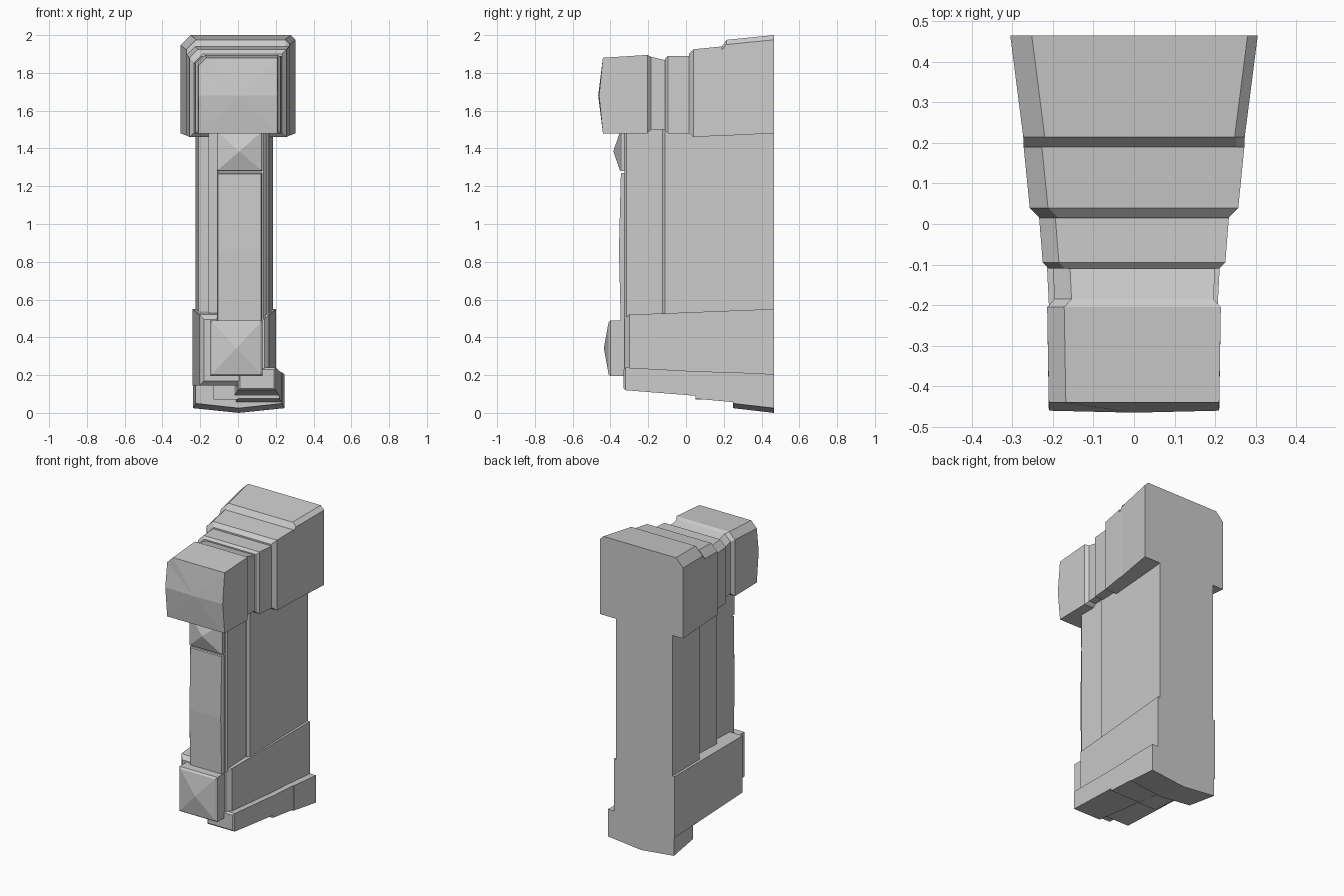
import bpy, bmesh

cube = bpy.data.objects.get("Cube")
if cube:
    bpy.data.objects.remove(cube, do_unlink=True)

stone = bpy.data.materials.new("grey stone")
stone.use_nodes = True
colour = (0.6, 0.6, 0.6, 1)
stone.diffuse_color = colour
stone.node_tree.nodes["Principled BSDF"].inputs["Base Color"].default_value = colour

BACK = 0.465


def block(name, front, back, left, right, bottom, top, flare=0, rise=0, drop=0,
          lip=0, bevel=0, right_bevel=0, keel=0, point=0, belly=0):
    """Stone block that flares, rises and drops towards the back.

    lip chamfers the front rim, bevel cuts the top corners, keel deepens the
    middle of the underside, point pulls out the centre of the front face and
    belly pulls out the middle of its side edges.
    """
    bm = bmesh.new()

    def ring(y, grow, up, down):
        x_left, x_right = left - grow, right + grow
        low, high = bottom - down, top + up
        middle = (low + high) / 2
        outline = [
            (x_left, low), ((x_left + x_right) / 2, low - keel), (x_right, low),
            (x_right, middle), (x_right, high - right_bevel),
            (x_right - right_bevel, high), (x_left + bevel, high),
            (x_left, high - bevel), (x_left, middle),
        ]
        return [bm.verts.new((x, y, z)) for x, z in outline]

    rings = [ring(front + lip, 0, 0, 0), ring(back, flare, rise, drop)]
    if lip:
        rings.insert(0, ring(front, -lip, -lip, -lip))
    rings[0][3].co.y -= belly
    rings[0][-1].co.y -= belly

    # Skin neighbouring rings, then close both ends
    count = len(rings[0])
    for near, far in zip(rings, rings[1:]):
        for i in range(count):
            j = (i + 1) % count
            bm.faces.new((near[i], near[j], far[j], far[i]))
    bm.faces.new(rings[-1])
    face = bm.faces.new(rings[0])
    if point:
        tip = bmesh.ops.poke(bm, faces=[face])["verts"][0]
        tip.co = ((left + right) / 2, front - point, (bottom + top) / 2)
    bmesh.ops.remove_doubles(bm, verts=bm.verts, dist=0.001)
    bmesh.ops.recalc_face_normals(bm, faces=bm.faces)

    mesh = bpy.data.meshes.new(name)
    bm.to_mesh(mesh)
    bm.free()
    mesh.materials.append(stone)
    bpy.context.collection.objects.link(bpy.data.objects.new(name, mesh))


def centred_block(name, half_width, **shape):
    block(name, left=-half_width, right=half_width, **shape)


# Stepped capital, each tier larger than the one in front
centred_block("capital_front", half_width=0.21, front=-0.44, back=-0.205,
              bottom=1.48, top=1.88, flare=0.004, rise=0.015, bevel=0.042,
              point=0.025, belly=0.02)
centred_block("capital_neck_slope", half_width=0.214, front=-0.205, back=-0.185,
              bottom=1.48, top=1.895, flare=-0.018, rise=-0.01, drop=-0.02, bevel=0.042)
centred_block("capital_neck", half_width=0.196, front=-0.185, back=-0.1,
              bottom=1.5, top=1.885, flare=0.004, rise=-0.02, bevel=0.042)
centred_block("capital_collar", half_width=0.225, front=-0.11, back=0.03,
              bottom=1.48, top=1.89, flare=0.01, lip=0.015, bevel=0.04)
centred_block("capital_shoulder", half_width=0.257, front=0.015, back=0.19,
              bottom=1.46, top=1.925, flare=0.015, rise=0.015, drop=-0.008,
              lip=0.025, bevel=0.045)
centred_block("capital_step", half_width=0.272, front=0.19, back=0.215,
              bottom=1.468, top=1.94, flare=0.001, rise=0.035, bevel=0.05, right_bevel=0.02)
centred_block("capital_rear", half_width=0.273, front=0.215, back=BACK,
              bottom=1.468, top=1.975, flare=0.032, rise=0.025, drop=-0.012,
              bevel=0.053, right_bevel=0.025)

# Shaft: the steps on the left side lie further back than those on the right
block("rear_shaft", front=-0.125, back=BACK, left=0, right=0.165,
      bottom=0.3, top=1.55, flare=0.02, lip=0.015)
block("rear_shaft_left", front=0.155, back=BACK, left=-0.208, right=0,
      bottom=0.3, top=1.55, flare=0.018)
block("middle_shaft_left", front=-0.1, back=0.2, left=-0.155, right=0,
      bottom=0.3, top=1.55)
block("middle_shaft", front=-0.325, back=-0.1, left=-0.112, right=0.145,
      bottom=0.3, top=1.55, lip=0.01)

# Raised front strip and the pointed blocks above and below it
block("front_strip", front=-0.345, back=-0.3, left=-0.112, right=0.127,
      bottom=0.45, top=1.27, lip=0.005, point=0.01, belly=0.01)
block("upper_front_block", front=-0.35, back=-0.3, left=-0.112, right=0.127,
      bottom=1.28, top=1.49, lip=0.005, point=0.035)
block("lower_front_block", front=-0.41, back=-0.28, left=-0.147, right=0.13,
      bottom=0.195, top=0.49, lip=0.01, point=0.025)

# Upper tier of the base
block("base_upper_tier", front=-0.325, back=BACK, left=-0.205, right=0.165,
      bottom=0.145, top=0.52, flare=0.037, rise=0.03, lip=0.025)

# Broken lower tier, stepping down towards the back
block("base_lower_front", front=-0.33, back=0.06, left=0, right=0.2,
      bottom=0.12, top=0.24, flare=0.02, rise=-0.02, drop=0.03, lip=0.01)
block("base_lower_middle", front=0.05, back=0.25, left=0, right=0.22,
      bottom=0.075, top=0.22, flare=0.01, rise=-0.005, drop=0.018)
block("base_lower_left_stub", front=0.05, back=0.3, left=-0.13, right=0,
      bottom=0.07, top=0.2)
block("base_lower_back", front=0.25, back=BACK, left=-0.225, right=0.233,
      bottom=0.05, top=0.215, flare=0.012, rise=-0.01, drop=0.025, keel=0.025)
